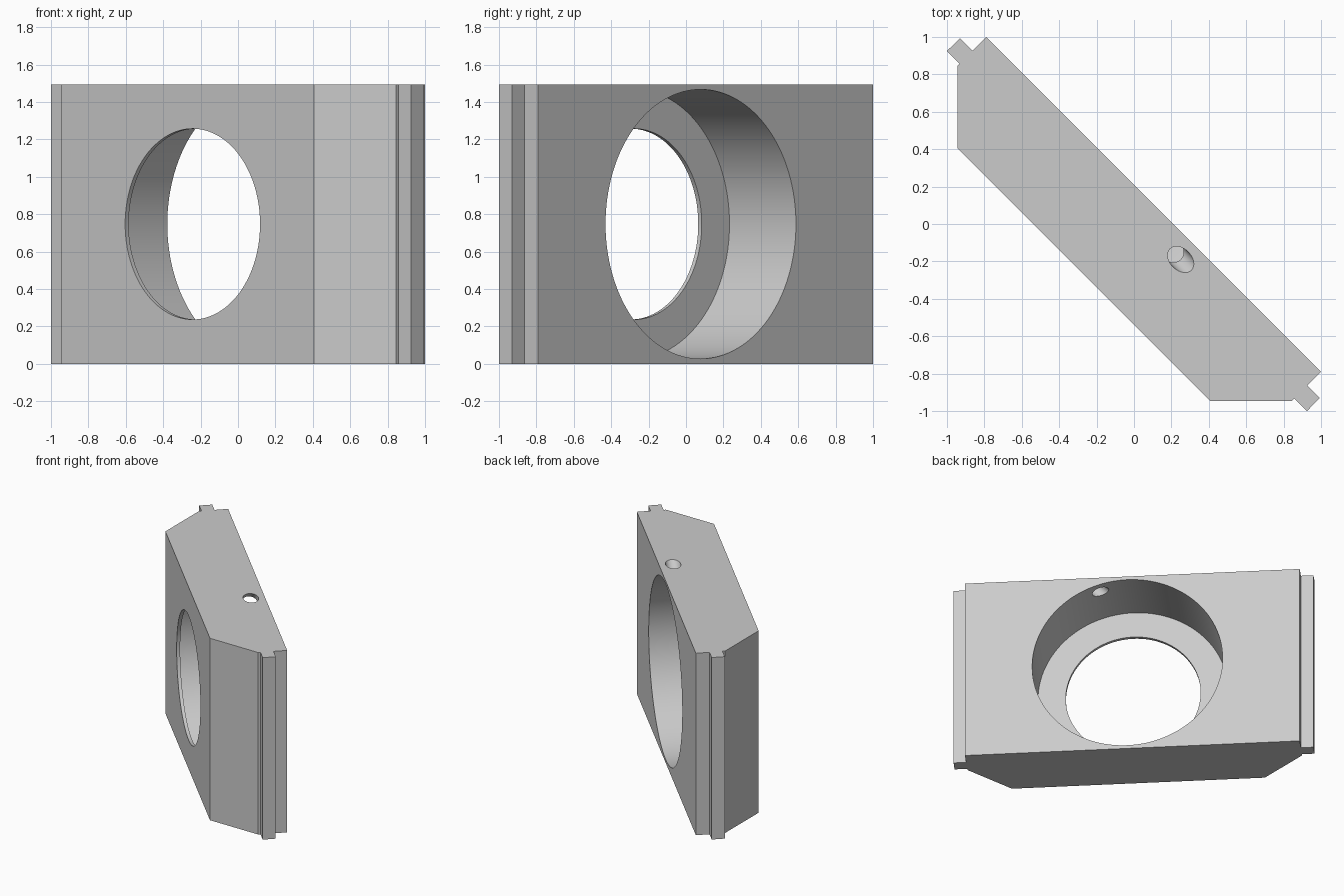
import bpy
import bmesh
from mathutils import Vector

cube = bpy.data.objects.get("Cube")
if cube:
    bpy.data.objects.remove(cube, do_unlink=True)

HEIGHT = 1.495
MID = HEIGHT / 2
ALONG = Vector((1, -1, 0)).normalized()    # along the plate
THROUGH = Vector((1, 1, 0)).normalized()   # front face to back face
UP = Vector((0, 0, 1))

grey = bpy.data.materials.new("plain grey")
grey.use_nodes = True
colour = (0.6, 0.6, 0.6, 1)
grey.diffuse_color = colour
grey.node_tree.nodes["Principled BSDF"].inputs["Base Color"].default_value = colour


def add_object(name, bm):
    bmesh.ops.recalc_face_normals(bm, faces=bm.faces)
    mesh = bpy.data.meshes.new(name)
    bm.to_mesh(mesh)
    bm.free()
    mesh.materials.append(grey)
    obj = bpy.data.objects.new(name, mesh)
    bpy.context.collection.objects.link(obj)
    return obj


def cutter(name, start, end, radius, sides):
    """Round cutter running between two points."""
    bm = bmesh.new()
    axis = end - start
    turn = axis.to_track_quat('Z', 'Y').to_matrix().to_4x4()
    turn.translation = (start + end) / 2
    bmesh.ops.create_cone(bm, cap_ends=True, segments=sides, radius1=radius,
                          radius2=radius, depth=axis.length, matrix=turn)
    obj = add_object(name, bm)
    obj.hide_render = True
    return obj


# Plate: half outline with its end tongue, mirrored across the diagonal
half = [(-0.79, 1.0), (-0.863, 0.927), (-0.93, 0.994), (-1.0, 0.925),
        (-0.932, 0.857), (-0.945, 0.844), (-0.945, 0.407)]
outline = half + [(y, x) for x, y in reversed(half)]
bm = bmesh.new()
base = bm.faces.new([bm.verts.new((x, y, 0)) for x, y in outline])
top = bmesh.ops.extrude_face_region(bm, geom=[base])["geom"]
bmesh.ops.translate(bm, vec=UP * HEIGHT,
                    verts=[g for g in top if isinstance(g, bmesh.types.BMVert)])
plate = add_object("bored_plate", bm)

# Stepped bore and the slanted oil hole that opens into it
axis_point = ALONG * 0.037 + UP * MID
shelf = axis_point - THROUGH * 0.354
mouth = Vector((0.25, -0.19, HEIGHT))
slant = (UP + ALONG).normalized()
cutters = [
    cutter("wide_bore_cutter", shelf, axis_point + THROUGH * 0.5, 0.72, 128),
    cutter("narrow_bore_cutter", axis_point - THROUGH * 0.7, axis_point, 0.51, 128),
    cutter("oil_hole_cutter", mouth - slant * 0.25, mouth + slant * 0.2, 0.057, 48),
]

bpy.context.view_layer.objects.active = plate
for tool in cutters:
    cut = plate.modifiers.new(tool.name, 'BOOLEAN')
    cut.operation = 'DIFFERENCE'
    cut.solver = 'EXACT'
    cut.object = tool
    bpy.ops.object.modifier_apply(modifier=cut.name)
for tool in cutters:
    bpy.data.objects.remove(tool, do_unlink=True)

# Smooth bore walls, crisp edges
bpy.ops.object.select_all(action='DESELECT')
plate.select_set(True)
bpy.ops.object.shade_smooth_by_angle()
